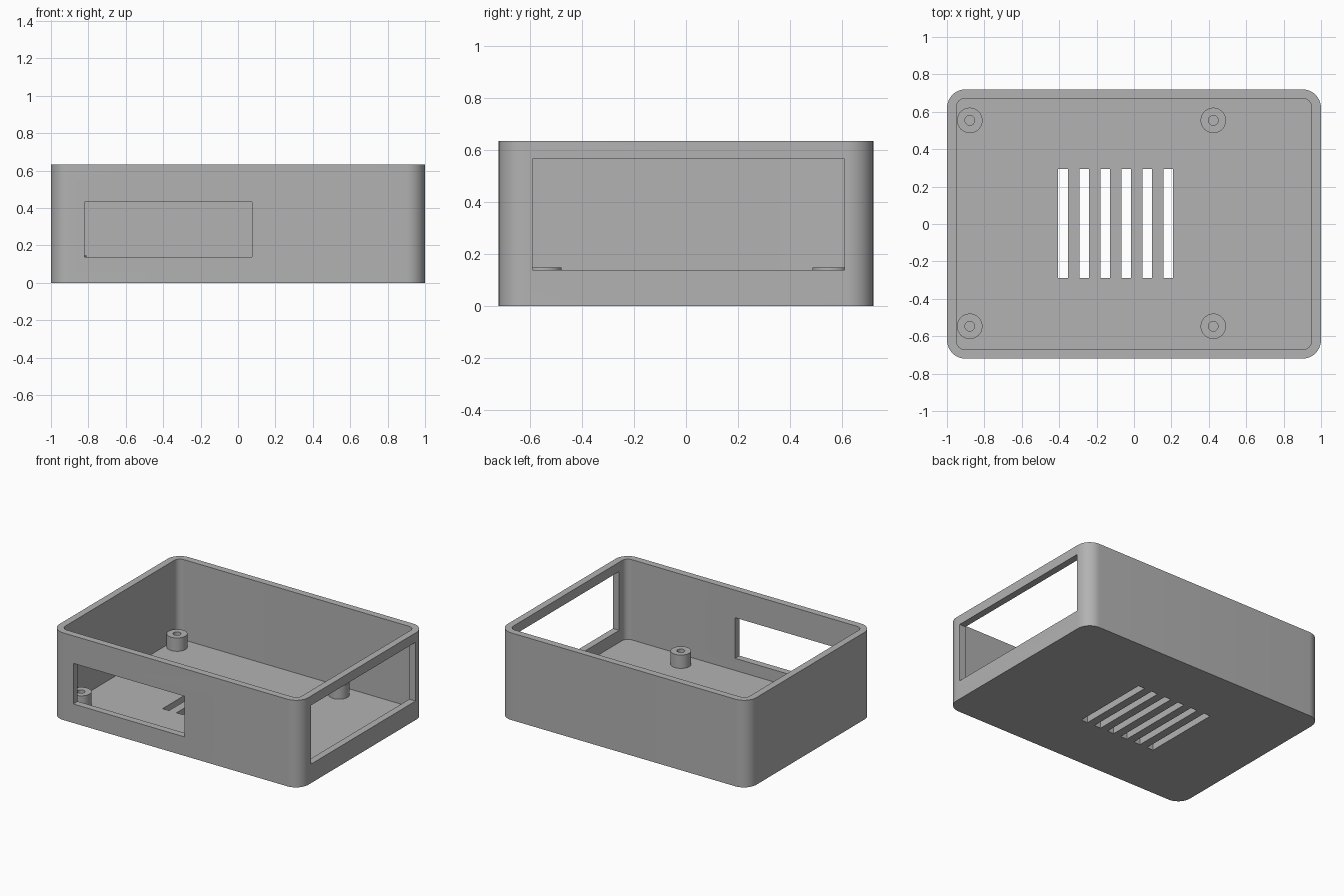
import bpy
import bmesh
from mathutils import Matrix, Vector

if "Cube" in bpy.data.objects:
    bpy.data.objects.remove(bpy.data.objects["Cube"], do_unlink=True)

# Single grey plastic
grey = bpy.data.materials.new("grey_plastic")
grey.use_nodes = True
colour = (0.448, 0.448, 0.448, 1)
grey.diffuse_color = colour
grey.node_tree.nodes["Principled BSDF"].inputs["Base Color"].default_value = colour

HEIGHT, FLOOR = 0.633, 0.05


def make_object(name, bm):
    bmesh.ops.recalc_face_normals(bm, faces=bm.faces)
    mesh = bpy.data.meshes.new(name)
    bm.to_mesh(mesh)
    bm.free()
    mesh.materials.append(grey)
    obj = bpy.data.objects.new(name, mesh)
    bpy.context.collection.objects.link(obj)
    return obj


def block(name, low, high, radius=0):
    """Box between two corners, with optional rounded upright edges."""
    low, high = Vector(low), Vector(high)
    bm = bmesh.new()
    bmesh.ops.create_cube(bm, size=1, matrix=Matrix.Translation((low + high) / 2)
                          @ Matrix.Diagonal((*(high - low), 1)))
    if radius:
        upright = [e for e in bm.edges
                   if abs(e.verts[0].co.z - e.verts[1].co.z) > 0.01]
        bmesh.ops.bevel(bm, geom=upright, offset=radius, segments=12,
                        profile=0.5, affect='EDGES')
    return make_object(name, bm)


def activate(obj):
    bpy.ops.object.select_all(action='DESELECT')
    obj.select_set(True)
    bpy.context.view_layer.objects.active = obj


def cut(target, cutter):
    cutter.hide_render = True
    mod = target.modifiers.new("cut", 'BOOLEAN')
    mod.operation = 'DIFFERENCE'
    mod.solver = 'EXACT'
    mod.object = cutter
    activate(target)
    bpy.ops.object.modifier_apply(modifier=mod.name)
    bpy.data.objects.remove(cutter, do_unlink=True)


def smooth(obj):
    activate(obj)
    bpy.ops.object.shade_smooth_by_angle(angle=0.6)


# Open-topped tray with rounded corners
tray = block("case_tray", (-1, -0.72, 0), (1, 0.72, HEIGHT), 0.1)
cut(tray, block("cavity", (-0.95, -0.67, FLOOR), (0.95, 0.67, 1), 0.045))

# Port openings in the front and right walls
cut(tray, block("front_port", (-0.82, -0.8, 0.138), (0.075, -0.6, 0.433)))
cut(tray, block("right_port", (0.9, -0.59, 0.138), (1.1, 0.61, 0.565)))

# Row of vent slots through the floor
for i in range(6):
    x = -0.405 + i * 0.1125
    cut(tray, block("vent_slot", (x, -0.288, -0.1), (x + 0.052, 0.295, 0.1)))
smooth(tray)


# Hollow mounting posts, turned from a profile
def post(name, x, y):
    bm = bmesh.new()
    profile = [(0.068, FLOOR), (0.068, 0.147), (0.026, 0.147), (0.026, FLOOR)]
    verts = [bm.verts.new((x + r, y, z)) for r, z in profile]
    edges = [bm.edges.new(pair) for pair in zip(verts, verts[1:])]
    bmesh.ops.spin(bm, geom=verts + edges, cent=(x, y, 0), axis=(0, 0, 1),
                   angle=6.283185, steps=40, use_merge=True)
    bmesh.ops.remove_doubles(bm, verts=bm.verts, dist=0.0001)
    smooth(make_object(name, bm))


for side, x in (("right", -0.878), ("left", 0.424)):
    for end, y in (("front", -0.547), ("back", 0.554)):
        post(f"{end}_{side}_post", x, y)
